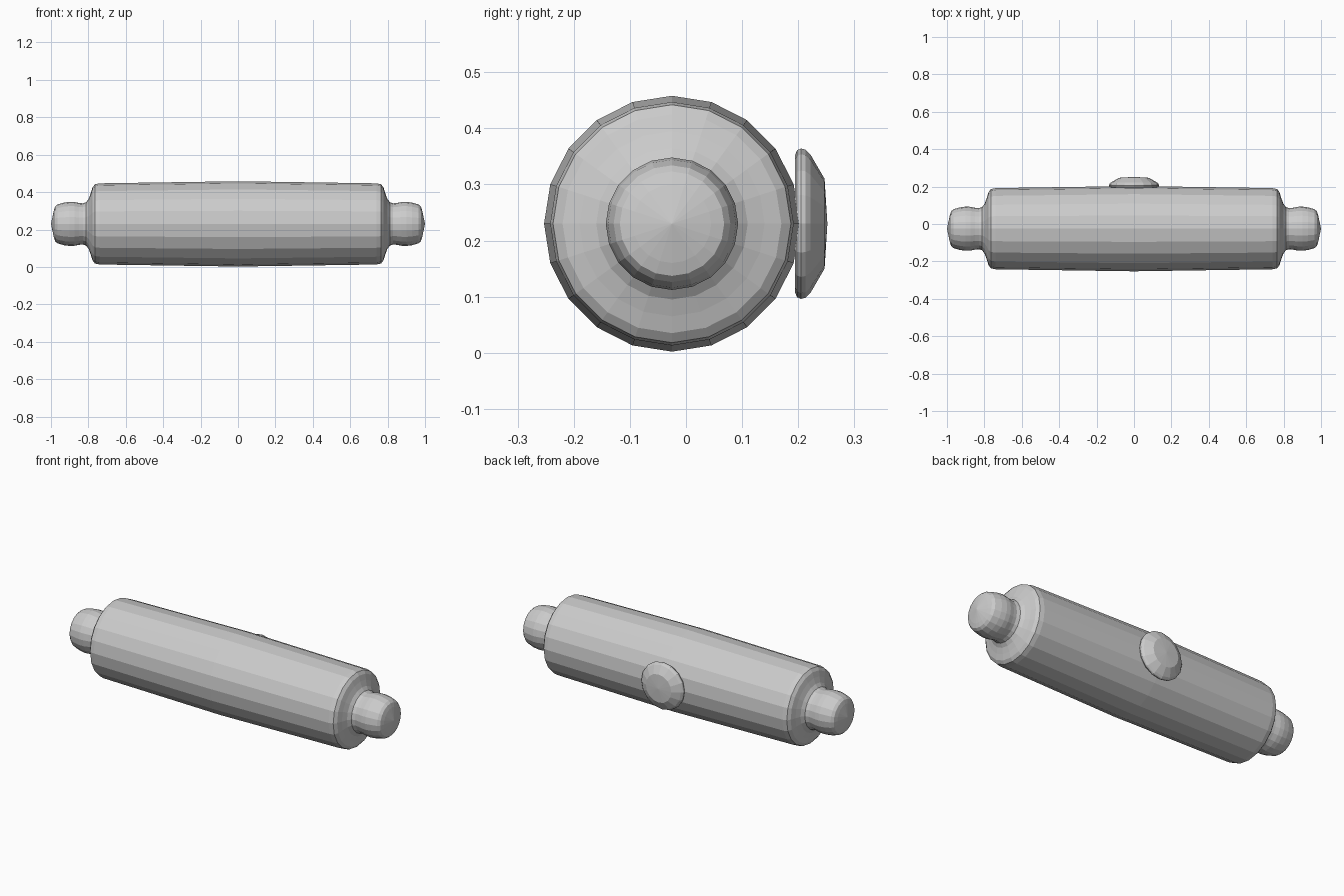
import bpy
import bmesh
from math import cos, sin, pi
from mathutils import Matrix

cube = bpy.data.objects.get("Cube")
if cube:
    bpy.data.objects.remove(cube, do_unlink=True)

grey = bpy.data.materials.new("plain_grey")
grey.use_nodes = True
colour = (0.6, 0.6, 0.6, 1)
grey.diffuse_color = colour
grey.node_tree.nodes["Principled BSDF"].inputs["Base Color"].default_value = colour


def lathe(name, profile, sides, axis, location):
    """Revolve (distance, radius) points about the x or y axis; radius 0 closes to a tip."""
    bm = bmesh.new()
    rings = []
    for d, r in profile:
        count = sides if r > 0 else 1
        rings.append([bm.verts.new((r * cos(2 * pi * i / sides), r * sin(2 * pi * i / sides), d))
                      for i in range(count)])
    for a, b in zip(rings, rings[1:]):
        for i in range(sides):
            j = (i + 1) % sides
            corners = [a[i % len(a)], a[j % len(a)], b[j % len(b)], b[i % len(b)]]
            bm.faces.new(list(dict.fromkeys(corners)))
    turn = Matrix.Rotation(pi / 2, 4, 'Y') if axis == 'X' else Matrix.Rotation(-pi / 2, 4, 'X')
    bm.transform(Matrix.Translation(location) @ turn)
    bmesh.ops.recalc_face_normals(bm, faces=bm.faces)
    mesh = bpy.data.meshes.new(name)
    bm.to_mesh(mesh)
    bm.free()
    mesh.materials.append(grey)
    obj = bpy.data.objects.new(name, mesh)
    bpy.context.collection.objects.link(obj)
    return obj


# Barrel with rounded shoulders and knob handles, mirrored end to end
half = [(0, 0.228), (0.74, 0.217), (0.765, 0.212), (0.778, 0.195), (0.787, 0.165),
        (0.798, 0.135), (0.812, 0.116), (0.83, 0.11), (0.85, 0.112), (0.875, 0.117),
        (0.9, 0.118), (0.93, 0.114), (0.965, 0.104), (0.978, 0.093), (0.985, 0.07), (1, 0)]
profile = [(-d, r) for d, r in reversed(half[1:])] + half
lathe("barrel_with_handles", profile, 20, 'X', (0, -0.025, 0.23))

# Domed button on the back
button = [(0.194, 0), (0.194, 0.122), (0.198, 0.131), (0.205, 0.134), (0.213, 0.132),
          (0.222, 0.123), (0.247, 0.08), (0.252, 0)]
lathe("back_button", button, 16, 'Y', (0, 0, 0.23))
